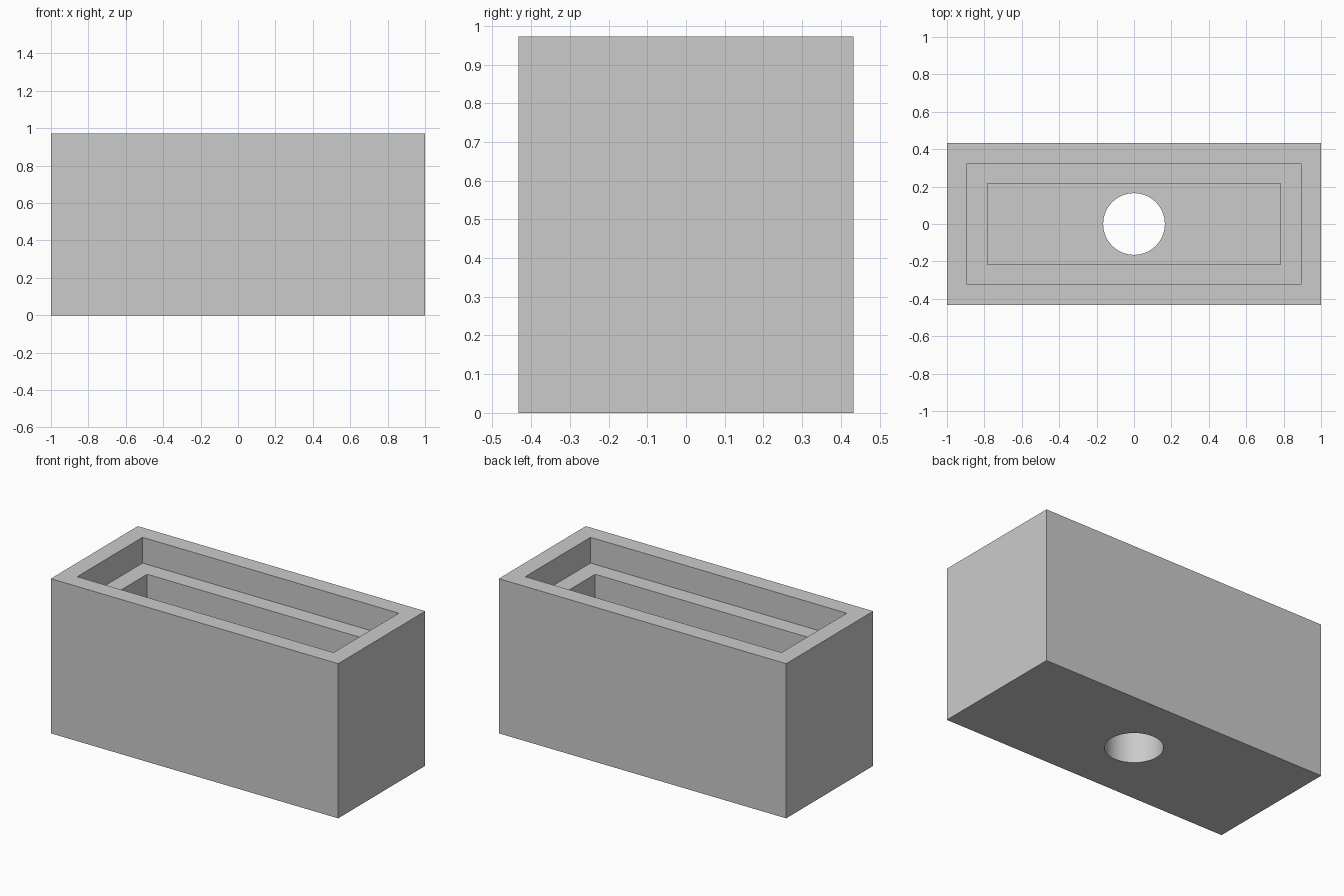
import bpy

# Remove the default cube only
cube = bpy.data.objects.get("Cube")
if cube:
    bpy.data.objects.remove(cube, do_unlink=True)

U = 2 / 37  # design unit: the block is 37 units long
LENGTH, WIDTH, HEIGHT = 37, 16, 18
FLOOR, LEDGE = 4, 15
OVER = 2    # cutters overshoot the open ends

grey = bpy.data.materials.new("light_grey")
grey.use_nodes = True
grey.diffuse_color = (0.6, 0.6, 0.6, 1)
grey.node_tree.nodes["Principled BSDF"].inputs["Base Color"].default_value = (0.6, 0.6, 0.6, 1)


def box(name, length, width, bottom, top):
    """Box centred on the vertical axis, sized in design units."""
    bpy.ops.mesh.primitive_cube_add(size=1, location=(0, 0, (bottom + top) / 2 * U))
    ob = bpy.context.object
    ob.name = name
    ob.scale = (length * U, width * U, (top - bottom) * U)
    bpy.ops.object.transform_apply(location=True, rotation=False, scale=True)
    ob.data.materials.append(grey)
    return ob


# Solid block
body = box("box_body", LENGTH, WIDTH, 0, HEIGHT)

# Rim recess, inner slot and round floor hole
recess = box("recess_cutter", LENGTH - 4, WIDTH - 4, LEDGE, HEIGHT + OVER)
slot = box("slot_cutter", LENGTH - 8, WIDTH - 8, FLOOR, HEIGHT + OVER)
bpy.ops.mesh.primitive_cylinder_add(vertices=64, radius=3.05 * U, depth=(FLOOR + 2 * OVER) * U,
                                    location=(0, 0, FLOOR / 2 * U))
hole = bpy.context.object
hole.name = "hole_cutter"
hole.data.materials.append(grey)

# Cut each opening, then drop its cutter
bpy.ops.object.select_all(action="DESELECT")
body.select_set(True)
bpy.context.view_layer.objects.active = body
for cutter in (recess, slot, hole):
    mod = body.modifiers.new(cutter.name, "BOOLEAN")
    mod.operation = "DIFFERENCE"
    mod.solver = "EXACT"
    mod.object = cutter
    bpy.ops.object.modifier_apply(modifier=mod.name)
    bpy.data.objects.remove(cutter, do_unlink=True)

# Smooth hole wall, crisp box edges
bpy.ops.object.shade_smooth_by_angle()
